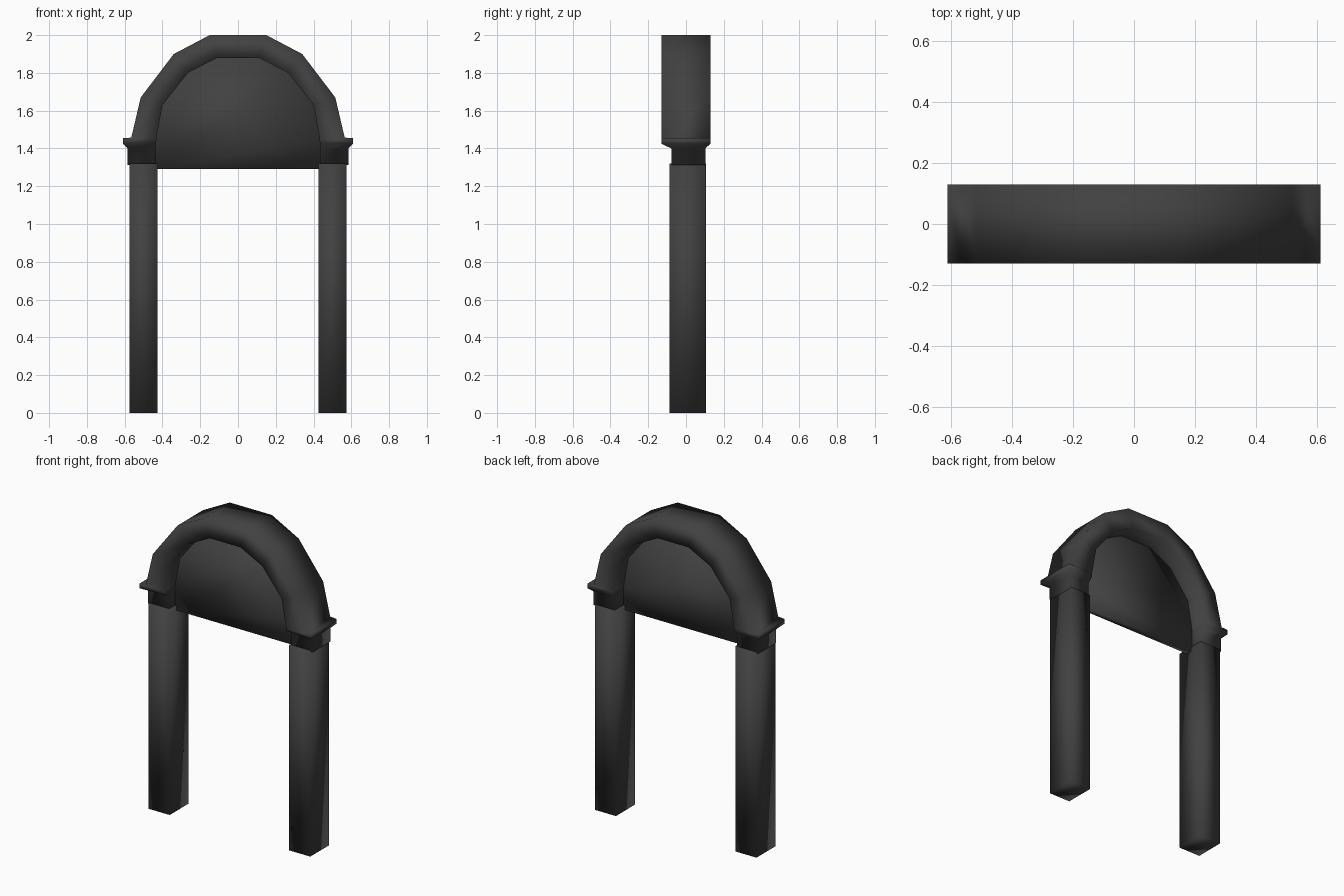
import bpy
import bmesh

cube = bpy.data.objects.get("Cube")
if cube:
    bpy.data.objects.remove(cube, do_unlink=True)

# One dark stone colour
stone = bpy.data.materials.new("charcoal_stone")
stone.use_nodes = True
colour = (0.053, 0.053, 0.053, 1)
stone.diffuse_color = colour
bsdf = stone.node_tree.nodes["Principled BSDF"]
bsdf.inputs["Base Color"].default_value = colour
bsdf.inputs["Roughness"].default_value = 0.8


def finish(name, bm):
    """Turn a bmesh into a smooth-shaded object."""
    bmesh.ops.recalc_face_normals(bm, faces=bm.faces)
    for face in bm.faces:
        face.smooth = True
    mesh = bpy.data.meshes.new(name)
    bm.to_mesh(mesh)
    bm.free()
    mesh.materials.append(stone)
    obj = bpy.data.objects.new(name, mesh)
    bpy.context.collection.objects.link(obj)
    return obj


def loft(name, sections):
    """Join equal rings of points into a closed solid."""
    bm = bmesh.new()
    rings = [[bm.verts.new(p) for p in ring] for ring in sections]
    for a, b in zip(rings, rings[1:]):
        for i in range(len(a)):
            j = (i + 1) % len(a)
            bm.faces.new((a[i], a[j], b[j], b[i]))
    bm.faces.new(rings[0])
    bm.faces.new(rings[-1])
    return finish(name, bm)


# Arch stations, foot to crown: outer x, outer z, inner x, inner z
wide, narrow = (-0.13, 0.13), (-0.078, 0.102)
foot = [
    (0.585, 1.313, 0.435, 1.313, narrow),
    (0.585, 1.40, 0.435, 1.40, narrow),
    (0.61, 1.425, 0.433, 1.43, wide),
    (0.61, 1.455, 0.432, 1.45, wide),
    (0.565, 1.457, 0.431, 1.46, wide),
]
crown = [
    (0.515, 1.67, 0.40, 1.63, wide),
    (0.34, 1.90, 0.265, 1.80, wide),
    (0.15, 2.0, 0.11, 1.88, wide),
]
half = foot + crown


def ring(station, side):
    ox, oz, ix, iz, (front, back) = station
    return [(side * ox, front, oz), (side * ox, back, oz),
            (side * ix, back, iz), (side * ix, front, iz)]


loft("arch", [ring(s, 1) for s in half] + [ring(s, -1) for s in reversed(half)])

# Thin infill panel under the arch
edge = [(0.435, 1.29), (0.435, 1.45)] + [(s[2] + 0.01, s[3] + 0.01) for s in crown]
outline = edge + [(-x, z) for x, z in reversed(edge)]
loft("infill_panel", [[(x, y, z) for x, z in outline] for y in (-0.02, 0.015)])

# Square posts
for name, side in (("left_post", 1), ("right_post", -1)):
    loft(name, [[(side * x, y, z) for x, y in
                 ((0.425, -0.087), (0.575, -0.087), (0.575, 0.105), (0.425, 0.105))]
                for z in (0, 1.32)])
